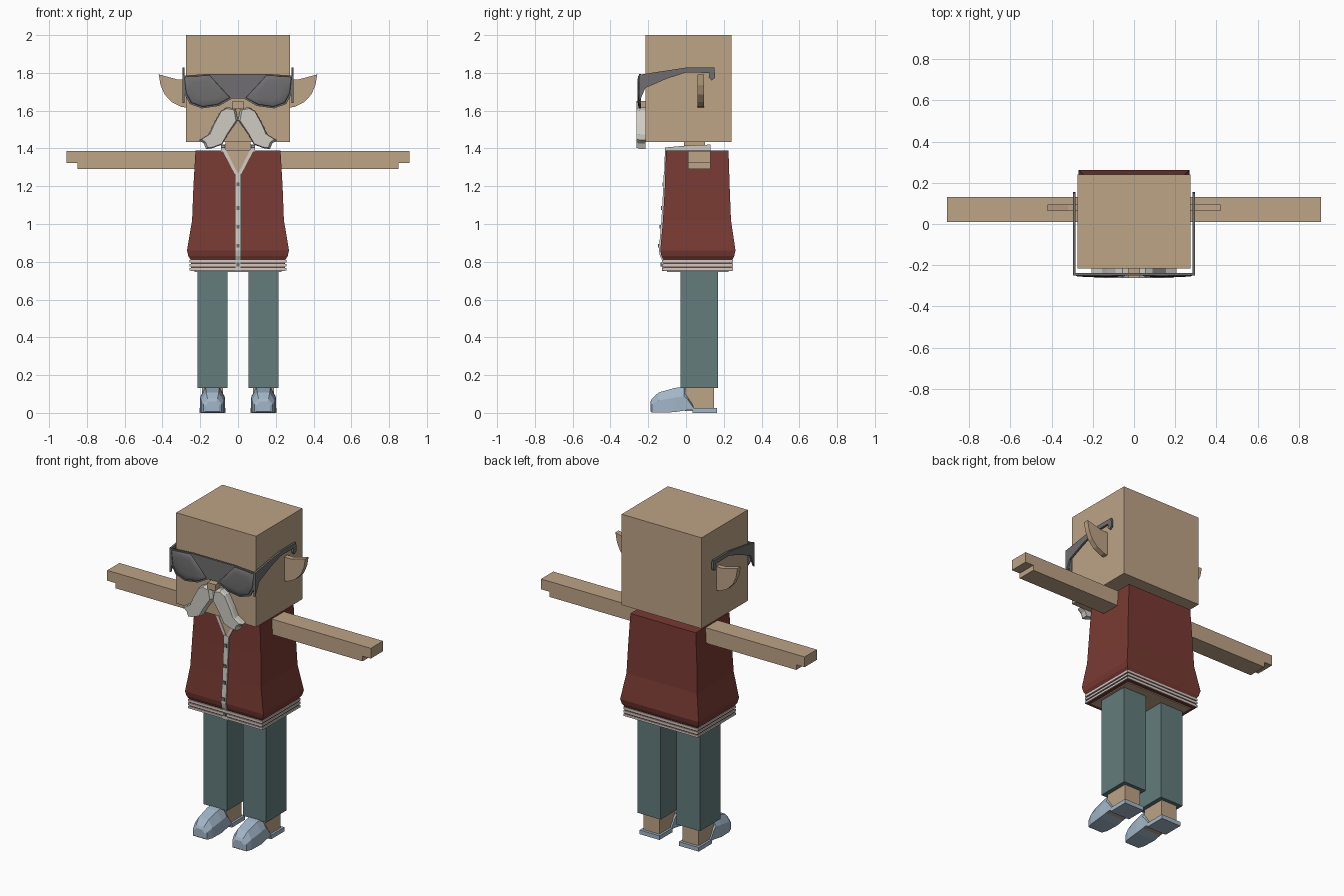
import bpy, bmesh
from mathutils import Vector

cube = bpy.data.objects.get("Cube")
if cube:
    bpy.data.objects.remove(cube, do_unlink=True)


def material(name, r, g, b):
    m = bpy.data.materials.new(name)
    m.use_nodes = True
    m.diffuse_color = (r, g, b, 1)
    m.node_tree.nodes["Principled BSDF"].inputs["Base Color"].default_value = (r, g, b, 1)
    return m


skin = material("skin", 0.51, 0.37, 0.24)
red = material("dark red cloth", 0.19, 0.042, 0.033)
teal = material("teal trousers", 0.125, 0.2, 0.2)
blue = material("pale blue shoe", 0.36, 0.47, 0.58)
white = material("off white", 0.62, 0.6, 0.55)
grey = material("dark grey", 0.16, 0.155, 0.16)


def finish(name, bm, mat):
    bmesh.ops.recalc_face_normals(bm, faces=bm.faces)
    mesh = bpy.data.meshes.new(name)
    bm.to_mesh(mesh)
    bm.free()
    mesh.materials.append(mat)
    ob = bpy.data.objects.new(name, mesh)
    bpy.context.collection.objects.link(ob)
    return ob


def loft(name, rings, mat):
    """Skin a list of equal point rings and cap both ends."""
    bm = bmesh.new()
    loops = [[bm.verts.new(p) for p in ring] for ring in rings]
    n = len(loops[0])
    for a, b in zip(loops, loops[1:]):
        for i in range(n):
            j = (i + 1) % n
            bm.faces.new((a[i], a[j], b[j], b[i]))
    bm.faces.new(loops[0])
    bm.faces.new(loops[-1])
    return finish(name, bm, mat)


def rect(x0, x1, y0, y1, z):
    return [(x0, y0, z), (x1, y0, z), (x1, y1, z), (x0, y1, z)]


def box(name, x0, x1, y0, y1, z0, z1, mat):
    return loft(name, [rect(x0, x1, y0, y1, z0), rect(x0, x1, y0, y1, z1)], mat)


def plate_xz(name, pts, y0, y1, mat):
    return loft(name, [[(x, y, z) for x, z in pts] for y in (y0, y1)], mat)


def plate_yz(name, pts, x0, x1, mat):
    return loft(name, [[(x, y, z) for y, z in pts] for x in (x0, x1)], mat)


# Head, neck and nose
box("head", -0.275, 0.275, -0.215, 0.24, 1.435, 2.0, skin)
box("neck", -0.065, 0.065, -0.01, 0.1, 1.36, 1.44, skin)
box("nose", -0.028, 0.028, -0.262, -0.21, 1.61, 1.65, skin)

# Flared vest: z, half width, front y, back y
VEST = [(0.81, 0.25, -0.12, 0.245), (0.83, 0.263, -0.13, 0.255),
        (0.86, 0.27, -0.136, 0.262), (1.02, 0.243, -0.122, 0.238),
        (1.2, 0.236, -0.112, 0.231), (1.39, 0.225, -0.105, 0.225)]
loft("vest", [rect(-w, w, f, b, z) for z, w, f, b in VEST], red)


def front_y(z):
    for a, b in zip(VEST, VEST[1:]):
        if a[0] <= z <= b[0]:
            return a[2] + (b[2] - a[2]) * (z - a[0]) / (b[0] - a[0])
    return VEST[0][2]


# Waistband with three pale stripes, body under the hem
box("waistband", -0.25, 0.25, -0.12, 0.245, 0.752, 0.812, red)
for i in range(3):
    z = 0.755 + 0.021 * i
    box("waist_stripe", -0.256, 0.256, -0.126, 0.25, z, z + 0.013, white)
box("hips", -0.23, 0.23, -0.1, 0.225, 0.746, 0.8, skin)

# Open neck, trim, button strip and collar
plate = [(-0.07, 1.392), (0.07, 1.392), (0, 1.265)]
loft("open_neck", [[(x, front_y(min(z, 1.39)) - d, z) for x, z in plate]
                   for d in (-0.003, 0.003)], skin)
for s in (-1, 1):
    trim = [(s * 0.068, 1.4), (s * 0.088, 1.4), (s * 0.016, 1.262), (0, 1.265)]
    loft("neck_trim", [[(x, front_y(min(z, 1.39)) - d, z) for x, z in trim]
                       for d in (-0.003, 0.006)], white)
    plate_yz("collar_side", [(-0.11, 1.385), (-0.11, 1.405), (0.0, 1.415),
                             (0.13, 1.42), (0.13, 1.385)],
             s * 0.068, s * 0.09, white)
box("collar_back", -0.09, 0.09, 0.112, 0.13, 1.385, 1.42, white)
levels = [0.752] + [v[0] for v in VEST[:-1]] + [1.27]
loft("button_strip", [rect(-0.016, 0.016, front_y(z) - 0.008, front_y(z) + 0.002, z)
                      for z in levels], white)
for z in (0.785, 0.885, 0.985, 1.085, 1.21):
    y = front_y(z)
    box("button", -0.009, 0.009, y - 0.014, y, z - 0.01, z + 0.01, grey)

# Glasses: one wrap-around front with two raised lenses
half = [(0.03, 1.665), (0.1, 1.625), (0.19, 1.612), (0.255, 1.635),
        (0.285, 1.69), (0.295, 1.785), (0.15, 1.795)]
outline = half + [(-x, z) for x, z in reversed(half)]
plate_xz("glasses_frame", outline, -0.25, -0.238, grey)
for s in (-1, 1):
    rim = [(s * x, z) for x, z in half]
    c = Vector((s * 0.165, 1.71))
    rings = []
    for k, y in ((0.93, -0.249), (0.85, -0.254), (0.55, -0.257)):
        rings.append([(c.x + (x - c.x) * k, y, c.y + (z - c.y) * k) for x, z in rim])
    lens = loft("lens", rings, grey)
    lens.data.polygons.foreach_set("use_smooth", [True] * len(lens.data.polygons))

# Parts that come in pairs
TEMPLE = [(-0.25, 1.79), (0.0, 1.828), (0.15, 1.828), (0.155, 1.775),
          (0.135, 1.76), (0.12, 1.775), (0.125, 1.8), (0.0, 1.802),
          (-0.1, 1.77), (-0.215, 1.72), (-0.25, 1.64)]
EAR = [(0.26, 1.765), (0.32, 1.765), (0.42, 1.792), (0.41, 1.735),
       (0.388, 1.685), (0.35, 1.645), (0.3, 1.62), (0.26, 1.615)]
WHISKERS = [(0, 1.55), (0.012, 1.61), (0.055, 1.618), (0.09, 1.6),
            (0.13, 1.53), (0.155, 1.475), (0.205, 1.445), (0.18, 1.425),
            (0.17, 1.397), (0.14, 1.4), (0.085, 1.42), (0.05, 1.48)]
ARM = [(0.2, 1.29), (0.85, 1.29), (0.85, 1.322), (0.907, 1.322),
       (0.907, 1.386), (0.2, 1.386)]
# Shoe sections: y, half width, base z, top z
SHOE = [(-0.188, 0.035, 0.008, 0.06), (-0.18, 0.048, 0.002, 0.075),
        (-0.145, 0.06, 0.001, 0.108), (-0.06, 0.066, 0.004, 0.132),
        (-0.01, 0.064, 0.012, 0.138), (0.008, 0.064, 0.015, 0.11),
        (0.042, 0.064, 0.015, 0.028)]


def mirrored(pts, s):
    return [(s * x, z) for x, z in pts]


for s, side in ((1, "left_"), (-1, "right_")):
    plate_yz(side + "temple", TEMPLE, s * 0.283, s * 0.295, grey)
    plate_xz(side + "ear", mirrored(EAR, s), 0.062, 0.094, skin)
    plate_xz(side + "arm", mirrored(ARM, s), 0.01, 0.13, skin)

    # Moustache half with a chamfered front
    cx, cz = s * 0.09, 1.51
    pts = mirrored(WHISKERS, s)
    loft(side + "moustache",
         [[(x, -0.214, z) for x, z in pts], [(x, -0.245, z) for x, z in pts],
          [(cx + (x - cx) * 0.88, -0.262, cz + (z - cz) * 0.94) for x, z in pts]],
         white)

    # Trouser leg, ankle and shoe
    m = s * 0.135
    box(side + "trouser_leg", m - 0.08, m + 0.08, -0.03, 0.17, 0.132, 0.752, teal)
    box(side + "ankle", m - 0.055, m + 0.055, -0.005, 0.148, 0.01, 0.14, skin)
    box(side + "heel_sole", m - 0.068, m + 0.068, 0.035, 0.165, 0, 0.026, blue)
    rings = []
    for y, w, b, t in SHOE:
        mid = b + (t - b) * 0.6
        rings.append([(m - w, y, b), (m - w, y, mid), (m - w * 0.55, y, t),
                      (m + w * 0.55, y, t), (m + w, y, mid), (m + w, y, b)])
    loft(side + "shoe", rings, blue)
